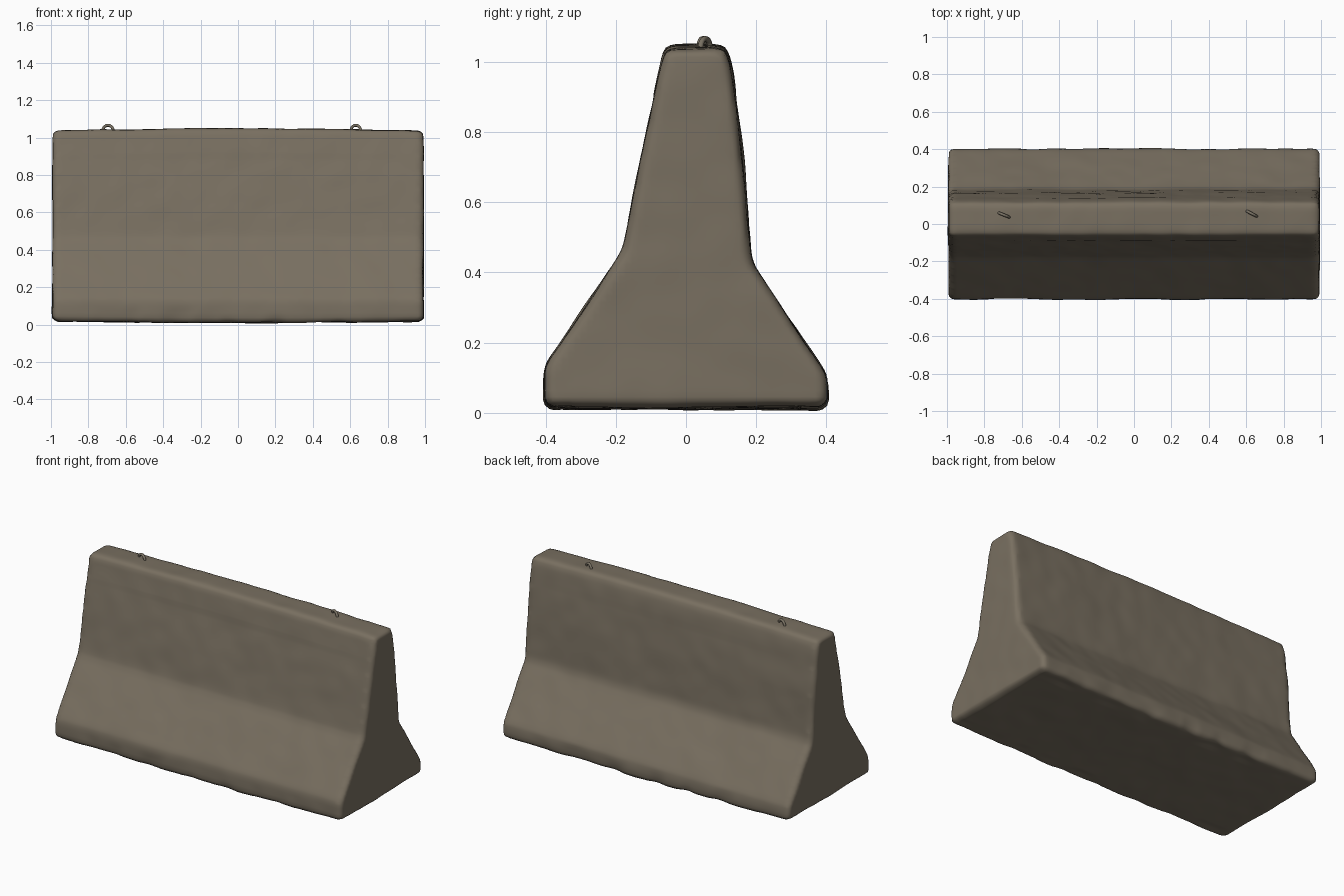
import bpy, bmesh, math
from mathutils import Vector, noise

if "Cube" in bpy.data.objects:
    bpy.data.objects.remove(bpy.data.objects["Cube"])


def material(name, rgb):
    m = bpy.data.materials.new(name)
    m.diffuse_color = (*rgb, 1)
    m.use_nodes = True
    m.node_tree.nodes["Principled BSDF"].inputs["Base Color"].default_value = m.diffuse_color
    return m


concrete = material("weathered concrete", (0.19, 0.16, 0.118))
steel = material("dull steel", (0.19, 0.165, 0.125))

# Barrier body: side profile (y, z) extruded along x
profile = [(-0.405, 0.018), (0.405, 0.018), (0.402, 0.105), (0.185, 0.43),
           (0.162, 0.72), (0.132, 0.97), (0.114, 1.038), (-0.062, 1.038),
           (-0.118, 0.77), (-0.18, 0.46), (-0.402, 0.135)]
bm = bmesh.new()
face = bm.faces.new([bm.verts.new((-0.992, y, z)) for y, z in profile])
ext = bmesh.ops.extrude_face_region(bm, geom=[face])
bmesh.ops.translate(bm, vec=(1.984, 0, 0),
                    verts=[v for v in ext["geom"] if isinstance(v, bmesh.types.BMVert)])
bmesh.ops.recalc_face_normals(bm, faces=bm.faces)

# Worn, rounded edges: wider on the upright corners, tighter elsewhere
ends = [e for e in bm.edges if e.calc_length() < 1.5]
long_edges = [e for e in bm.edges if e.calc_length() >= 1.5]
bmesh.ops.bevel(bm, geom=ends + long_edges, offset=0.022, segments=3,
                profile=0.5, affect='EDGES', clamp_overlap=True)
mesh = bpy.data.meshes.new("barrier_body")
bm.to_mesh(mesh)
bm.free()
body = bpy.data.objects.new("barrier_body", mesh)
bpy.context.collection.objects.link(body)

# Even grid so the surface can be weathered
rem = body.modifiers.new("remesh", 'REMESH')
rem.mode = 'VOXEL'
rem.voxel_size = 0.018
rem.use_smooth_shade = True
dg = bpy.context.evaluated_depsgraph_get()
body.data = bpy.data.meshes.new_from_object(body.evaluated_get(dg))
body.modifiers.clear()

# Gentle bumps, chipped top and base rims, slight crown and sag along the length
bm = bmesh.new()
bm.from_mesh(body.data)
bmesh.ops.smooth_vert(bm, verts=bm.verts, factor=0.5,
                      use_axis_x=True, use_axis_y=True, use_axis_z=True)
bm.normal_update()
shift = []
for v in bm.verts:
    p = v.co
    n = 0.005 * noise.noise(p * 3.5) + 0.003 * noise.noise(p * 9)
    rim = max(0, 1 - abs(p.z - 0.03) / 0.08) * (abs(p.y) > 0.33)
    n -= rim * 0.014 * max(0, noise.noise(p * 7 + Vector((5, 2, 1))))
    d = v.normal * n
    mid = 1 - min(1, p.x * p.x)
    d.z += (0.012 * mid if p.z > 0.9 else 0) - (0.008 * mid if p.z < 0.06 else 0)
    shift.append(d)
for v, d in zip(bm.verts, shift):
    v.co += d
    v.co.z = max(v.co.z, 0)
for f in bm.faces:
    f.smooth = True
bm.to_mesh(body.data)
bm.free()
body.data.materials.clear()
body.data.materials.append(concrete)


# Lifting loops on the top
def lifting_loop(name, x, y, angle):
    cu = bpy.data.curves.new(name, 'CURVE')
    cu.dimensions = '3D'
    cu.bevel_depth = 0.008
    cu.bevel_resolution = 2
    cu.use_fill_caps = True
    sp = cu.splines.new('POLY')
    pts = [(-0.032, -0.03)]
    pts += [(-0.03 * math.cos(math.pi * i / 10), 0.01 + 0.03 * math.sin(math.pi * i / 10))
            for i in range(11)]
    pts += [(0.032, -0.03)]
    sp.points.add(len(pts) - 1)
    for q, (a, z) in zip(sp.points, pts):
        q.co = (a, 0, z, 1)
    tmp = bpy.data.objects.new(name + "_path", cu)
    bpy.context.collection.objects.link(tmp)
    me = bpy.data.meshes.new_from_object(
        tmp.evaluated_get(bpy.context.evaluated_depsgraph_get()))
    bpy.data.objects.remove(tmp)
    ob = bpy.data.objects.new(name, me)
    bpy.context.collection.objects.link(ob)
    ob.location = (x, y, 1.026)
    ob.rotation_euler.z = math.radians(angle)
    me.materials.clear()
    me.materials.append(steel)
    me.polygons.foreach_set("use_smooth", [True] * len(me.polygons))


lifting_loop("lifting_loop_left", -0.695, 0.048, -22)
lifting_loop("lifting_loop_right", 0.63, 0.055, -28)
